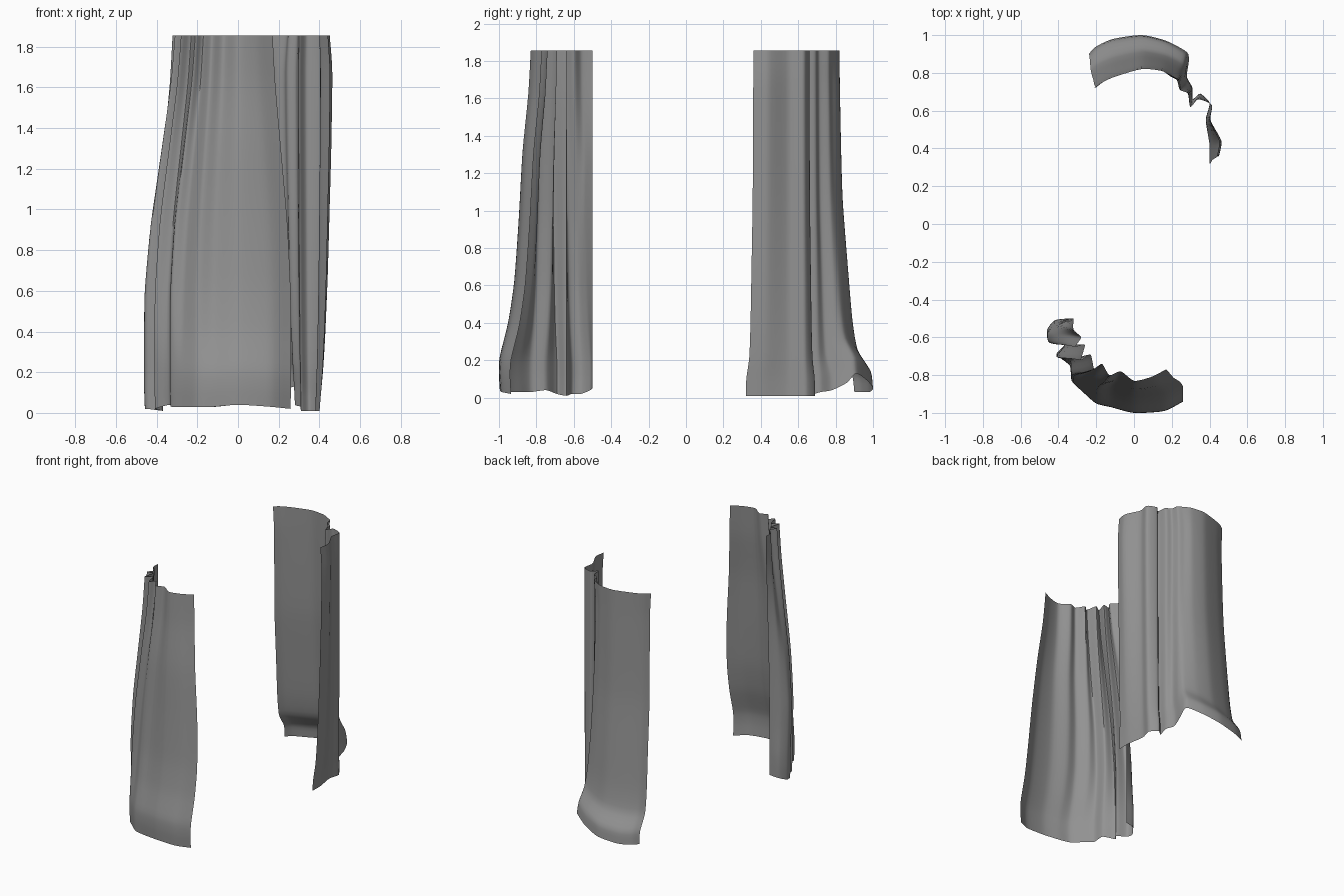
import bpy
import bmesh
import math
from mathutils import Vector

cube = bpy.data.objects.get("Cube")
if cube:
    bpy.data.objects.remove(cube, do_unlink=True)

fabric = bpy.data.materials.new("grey_fabric")
fabric.use_nodes = True
grey = (0.29, 0.29, 0.29, 1.0)
fabric.diffuse_color = grey
fabric.node_tree.nodes["Principled BSDF"].inputs["Base Color"].default_value = grey

TOP = 1.855


def spline(points, steps):
    """Smooth curve passing through all the points."""
    pts = [Vector(p) for p in points]
    pts = [2 * pts[0] - pts[1]] + pts + [2 * pts[-1] - pts[-2]]
    curve = []
    for a, b, c, d in zip(pts, pts[1:], pts[2:], pts[3:]):
        # Tight tangents keep the pleats crisp
        m, n = (c - a) * 0.35, (d - b) * 0.35
        for k in range(steps):
            t = k / steps
            s = t * t * (3 - 2 * t)
            curve.append(b.lerp(c, s) + m * (t * (1 - t) ** 2) - n * (t * t * (1 - t)))
    curve.append(pts[-2])
    return curve


def make_curtain(name, top, hem, drape):
    """Loft from the top edge to the hem; drape rows are (drop, x blend, y blend)."""
    top_edge = spline([(x, y, 0) for x, y in top], 5)
    hem_edge = spline(hem, 5)
    bm = bmesh.new()
    grid = []
    for drop, blend_x, blend_y in spline(drape, 4):
        row = []
        for a, b in zip(top_edge, hem_edge):
            x = a.x + (b.x - a.x) * blend_x
            y = a.y + (b.y - a.y) * blend_y
            z = TOP + (b.z / 100 - TOP) * drop
            row.append(bm.verts.new((x / 100, y / 100, z)))
        grid.append(row)
    for upper, lower in zip(grid, grid[1:]):
        for i in range(len(upper) - 1):
            bm.faces.new((upper[i], upper[i + 1], lower[i + 1], lower[i]))
    mesh = bpy.data.meshes.new(name)
    bm.to_mesh(mesh)
    bm.free()
    mesh.materials.append(fabric)
    curtain = bpy.data.objects.new(name, mesh)
    bpy.context.collection.objects.link(curtain)
    bpy.ops.object.select_all(action="DESELECT")
    curtain.select_set(True)
    bpy.context.view_layer.objects.active = curtain
    bpy.ops.object.shade_smooth_by_angle(angle=math.radians(50))
    return curtain


# Front curtain: broad panel, then pleats wrapping round to a curled end
make_curtain(
    "front_curtain",
    top=[(17, -77), (9, -81), (0, -83), (-7, -78), (-13, -80), (-17, -74),
         (-21, -77), (-23, -69), (-28, -72), (-26, -64), (-31, -65),
         (-28, -60), (-32, -56), (-32, -50)],
    hem=[(26, -94, 2), (16, -99, 3), (0, -100, 4), (-12, -97, 3), (-20, -95, 3),
         (-27, -89, 3), (-33, -83, 3), (-34, -75, 4), (-41, -69, 2),
         (-37, -64, 1), (-45, -61, 2), (-46, -56, 2), (-42, -51, 4), (-35, -50, 5)],
    drape=[(0, 0, 0), (0.13, 0.15, 0.08), (0.3, 0.45, 0.26), (0.5, 0.8, 0.38),
           (0.68, 0.98, 0.52), (0.8, 1, 0.71), (0.9, 1, 0.97), (0.95, 1, 1), (1, 0.98, 0.97)],
)

# Back curtain: flared panel, then narrow pleats and a flat end flap
make_curtain(
    "back_curtain",
    top=[(-21, 72), (-17, 75), (-10, 78), (4, 82), (15, 81), (21, 78),
         (24, 76), (25, 71), (29, 69), (30, 62), (34, 66), (41, 63),
         (40, 55), (45, 44), (44, 36)],
    hem=[(-24, 90, 3), (-20, 94, 3), (-11, 98, 3), (4, 100, 5), (17, 97, 9),
         (28, 91, 13), (29, 86, 8), (28, 78, 4), (31, 72, 3), (31, 66, 1),
         (35, 69, 1), (40, 64, 1), (38, 55, 1), (40, 42, 1), (40, 32, 1)],
    drape=[(0, 0, 0), (0.1, -0.25, 0.01), (0.3, -0.15, 0.05), (0.45, 0, 0.1),
           (0.64, 0.2, 0.25), (0.8, 0.45, 0.39), (0.89, 0.65, 0.55),
           (0.95, 0.85, 0.93), (1, 1, 1)],
)
